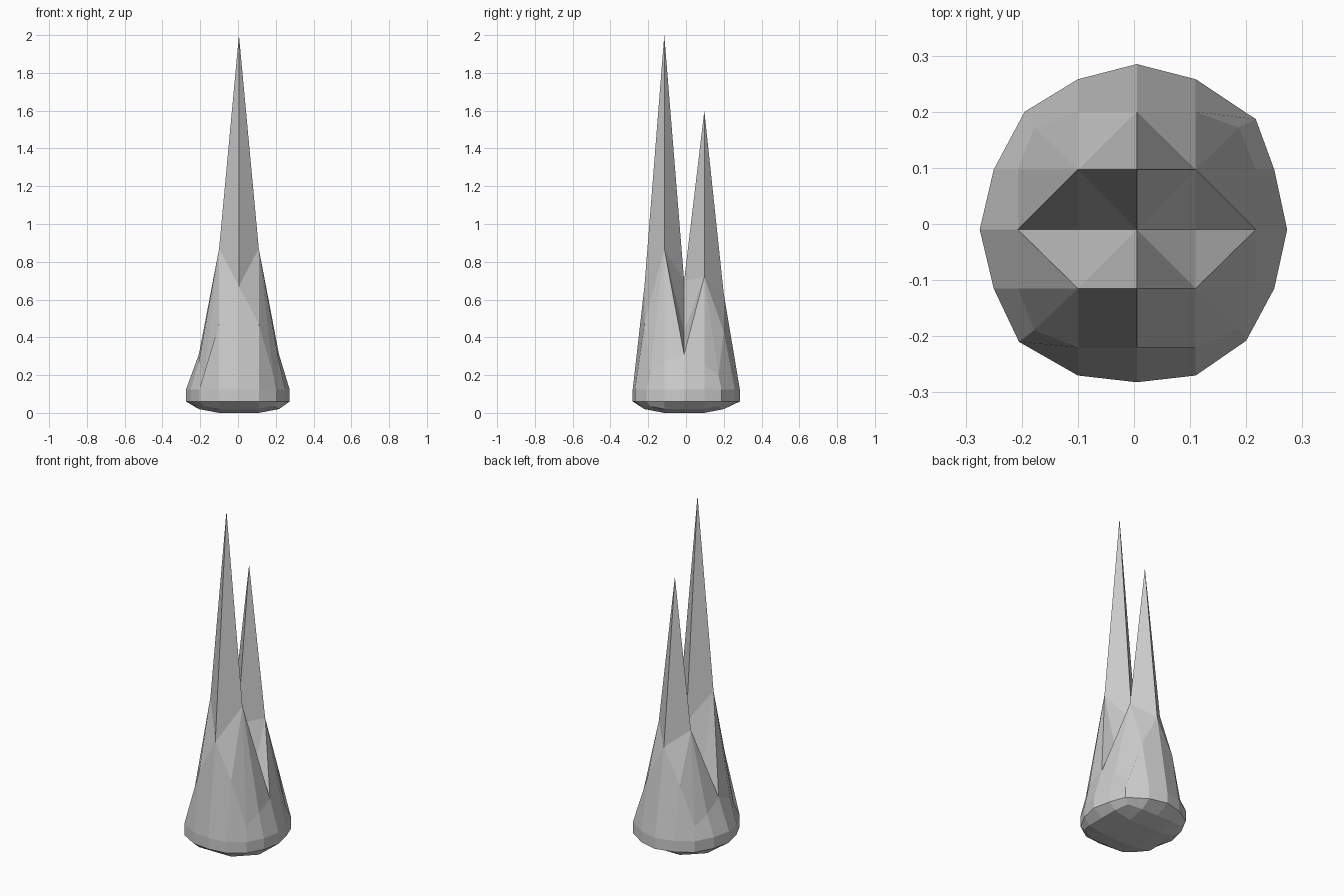
import bpy, bmesh

if "Cube" in bpy.data.objects:
    bpy.data.objects.remove(bpy.data.objects["Cube"])

# Spiky rock: a 5 x 5 height grid on top, a band around it, a rounded grid below
XS = [-0.207, -0.1, 0.005, 0.11, 0.217]
YS = [-0.22, -0.115, -0.01, 0.097, 0.2]
TOP = [[0.20, 0.47, 0.67, 0.47, 0.20],   # front row
       [0.27, 0.87, 2.00, 0.87, 0.27],   # tall spike
       [0.31, 0.43, 0.70, 0.43, 0.31],   # valley
       [0.25, 0.72, 1.60, 0.72, 0.25],   # short spike
       [0.20, 0.43, 0.63, 0.43, 0.20]]   # back row

# Widest outline, counter-clockwise from the front left corner
OUTLINE = [(-.205, -.21), (-.1, -.27), (.005, -.282), (.11, -.27),
           (.2, -.208), (.25, -.115), (.273, -.01), (.25, .097),
           (.217, .187), (.11, .258), (.005, .285), (-.1, .258),
           (-.195, .2), (-.25, .097), (-.275, -.01), (-.25, -.115)]
BORDER = ([(i, 0) for i in range(4)] + [(4, j) for j in range(4)] +
          [(i, 4) for i in range(4, 0, -1)] + [(0, j) for j in range(4, 0, -1)])

bm = bmesh.new()


def grid(height):
    """Triangulated grid whose corners are pulled inwards."""
    v = {}
    for i, x in enumerate(XS):
        for j, y in enumerate(YS):
            k = 0.86 if i in (0, 4) and j in (0, 4) else 1.0
            v[i, j] = bm.verts.new((x * k, y * k, height(i, j)))
    for i in range(4):
        for j in range(4):
            a, b, c, d = v[i, j], v[i + 1, j], v[i + 1, j + 1], v[i, j + 1]
            tris = [(a, b, c), (a, c, d)] if (i + j) % 2 == 0 else [(a, b, d), (b, c, d)]
            for t in tris:
                bm.faces.new(t)
    return [v[p] for p in BORDER]


def bottom_height(i, j):
    edge = (i in (0, 4)) + (j in (0, 4))
    return (0.0, 0.02, 0.035)[edge]


def bridge(lower, upper):
    for n in range(16):
        m = (n + 1) % 16
        bm.faces.new((lower[n], lower[m], upper[m], upper[n]))


top_edge = grid(lambda i, j: TOP[j][i])
bottom_edge = grid(bottom_height)
low_ring = [bm.verts.new((x, y, 0.06)) for x, y in OUTLINE]
high_ring = [bm.verts.new((x, y, 0.125)) for x, y in OUTLINE]
bridge(bottom_edge, low_ring)
bridge(low_ring, high_ring)
bridge(high_ring, top_edge)
bmesh.ops.recalc_face_normals(bm, faces=bm.faces)

mesh = bpy.data.meshes.new("twin_spike_rock")
bm.to_mesh(mesh)
bm.free()
bpy.context.collection.objects.link(bpy.data.objects.new("twin_spike_rock", mesh))
